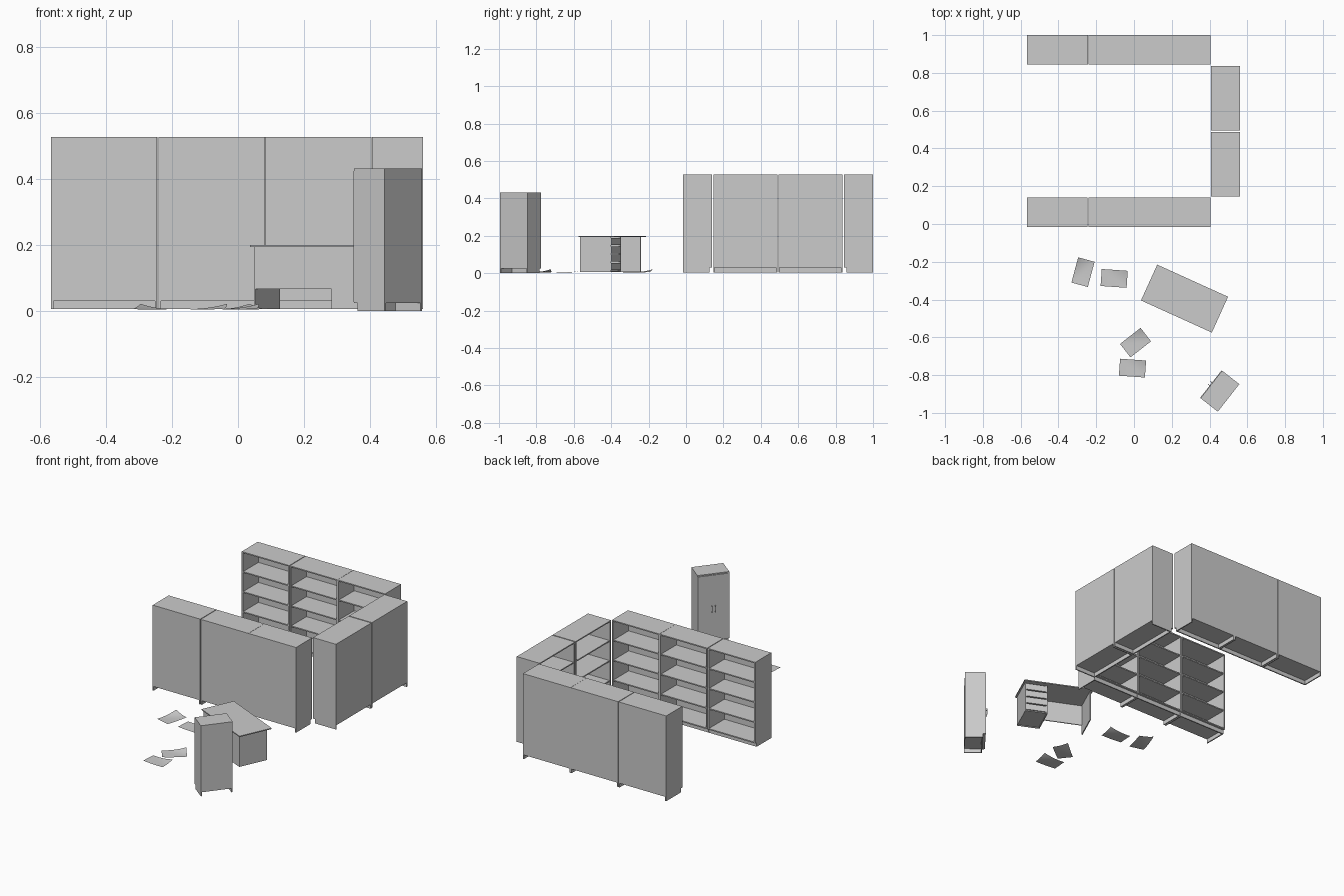
import bpy, bmesh
from math import radians
from mathutils import Matrix

if "Cube" in bpy.data.objects:
    bpy.data.objects.remove(bpy.data.objects["Cube"])

T = 0.007  # board thickness


def box(bm, x0, x1, y0, y1, z0, z1):
    m = Matrix.Translation(((x0 + x1) / 2, (y0 + y1) / 2, (z0 + z1) / 2)) \
        @ Matrix.Diagonal((x1 - x0, y1 - y0, z1 - z0, 1))
    bmesh.ops.create_cube(bm, size=1, matrix=m)


def prism_x(bm, profile, x0, x1):
    """Extrude a (y, z) outline along x."""
    face = bm.faces.new([bm.verts.new((x0, y, z)) for y, z in profile])
    ext = bmesh.ops.extrude_face_region(bm, geom=[face])
    verts = [v for v in ext["geom"] if isinstance(v, bmesh.types.BMVert)]
    bmesh.ops.translate(bm, verts=verts, vec=(x1 - x0, 0, 0))


def finish(bm, name, loc, angle, fix_normals=True):
    if fix_normals:
        bmesh.ops.recalc_face_normals(bm, faces=bm.faces)
    me = bpy.data.meshes.new(name)
    bm.to_mesh(me)
    bm.free()
    ob = bpy.data.objects.new(name, me)
    bpy.context.collection.objects.link(ob)
    ob.location = loc
    ob.rotation_euler.z = radians(angle)
    return ob


def carcass(bm, w, d, h, base, shelves):
    """Open case facing -y with a toe-kick notch in both sides."""
    f, b, x = -d / 2, d / 2, w / 2
    notch = 0.013
    side = [(f, base), (f + notch, base), (f + notch, 0), (b, 0), (b, h - T), (f, h - T)]
    prism_x(bm, side, -x, -x + T)
    prism_x(bm, side, x - T, x)
    box(bm, -x, x, f, b, h - T, h)                                   # top
    box(bm, -x + T, x - T, f, b, base, base + T)                     # bottom
    box(bm, -x + T, x - T, b - 0.004, b, base + T, h - T)            # back
    box(bm, -x + T, x - T, f + notch, f + notch + T, 0, base)        # kick board
    step = (h - T - base) / (shelves + 1)
    for i in range(1, shelves + 1):
        z = base + i * step
        box(bm, -x + T, x - T, f + 0.004, b - 0.004, z, z + T)


# Bookcases: back row, right column, front row, all facing inward
places = [(x, 0.922, 0) for x in (-0.405, -0.079, 0.244)]
places += [(0.484, y, -90) for y in (0.665, 0.317)]
places += [(x, 0.062, 180) for x in (-0.406, -0.080, 0.243)]
for i, (x, y, a) in enumerate(places):
    bm = bmesh.new()
    carcass(bm, 0.342 if a == -90 else 0.322, 0.155, 0.522, 0.025, 3)
    finish(bm, f"bookcase_{i + 1}", (x, y, 0.005), a)

# Wardrobe case with two doors and pull handles
WLOC, WANG, WW, WD = (0.455, -0.885, 0), 232, 0.185, 0.116
bm = bmesh.new()
carcass(bm, WW, WD, 0.432, 0.024, 2)
finish(bm, "wardrobe_case", WLOC, WANG)
for s, label in ((-1, "left"), (1, "right")):
    bm = bmesh.new()
    a, b = sorted((s * 0.001, s * (WW / 2 - 0.001)))
    box(bm, a, b, -WD / 2 - 0.003, -WD / 2 + 0.003, 0.026, 0.424)
    finish(bm, f"wardrobe_door_{label}", WLOC, WANG)
    bm = bmesh.new()
    y, hx = -WD / 2 - 0.003, s * 0.010
    box(bm, hx - 0.0018, hx + 0.0018, y - 0.011, y - 0.0075, 0.198, 0.238)
    for z in (0.198, 0.2345):
        box(bm, hx - 0.0018, hx + 0.0018, y - 0.0075, y, z, z + 0.0035)
    finish(bm, f"wardrobe_handle_{label}", WLOC, WANG)

# Desk: top, end panel, modesty panel, drawer pedestal
DLOC, DANG = (0.2675, -0.395, 0), -24.4
F, B = -0.099, 0.081


def desk_part(name, *boxes):
    bm = bmesh.new()
    for dims in boxes:
        box(bm, *dims)
    finish(bm, name, DLOC, DANG)


desk_part("desk_top", (-0.206, 0.206, -0.104, 0.104, 0.194, 0.2))
desk_part("desk_end_panel", (-0.196, -0.190, F, B, 0.006, 0.194))
desk_part("desk_modesty_panel", (-0.190, 0.062, F, F + 0.006, 0.066, 0.194))
desk_part("desk_pedestal",
          (0.062, 0.068, F, B, 0.006, 0.194),
          (0.190, 0.196, F, B, 0.006, 0.194),
          (0.068, 0.190, F, F + 0.006, 0.006, 0.194),
          (0.068, 0.190, F + 0.006, B - 0.004, 0.010, 0.015))
for i in range(4):
    z = 0.017 + i * 0.0445
    desk_part(f"desk_drawer_{i + 1}",
              (0.069, 0.189, B - 0.006, B, z, z + 0.038),
              (0.074, 0.184, F + 0.02, B - 0.006, z + 0.002, z + 0.030))

# Loose paper sheets, each with one corner curling up
for i, (x, y, a) in enumerate([(-0.27, -0.255, 75), (-0.105, -0.288, -4),
                               (0.008, -0.628, 38), (-0.008, -0.763, -4)]):
    bm = bmesh.new()
    bmesh.ops.create_grid(bm, x_segments=10, y_segments=8, size=1)
    for v in bm.verts:
        u, w = v.co.x, v.co.y
        t = max(0, (u + w) / 2)
        v.co = (u * 0.069, w * 0.045, 0.015 * t * t + 0.002 * u * u)
    bmesh.ops.reverse_faces(bm, faces=bm.faces)
    ob = finish(bm, f"paper_sheet_{i + 1}", (x, y, 0.004), a, False)
    ob.data.shade_smooth()
